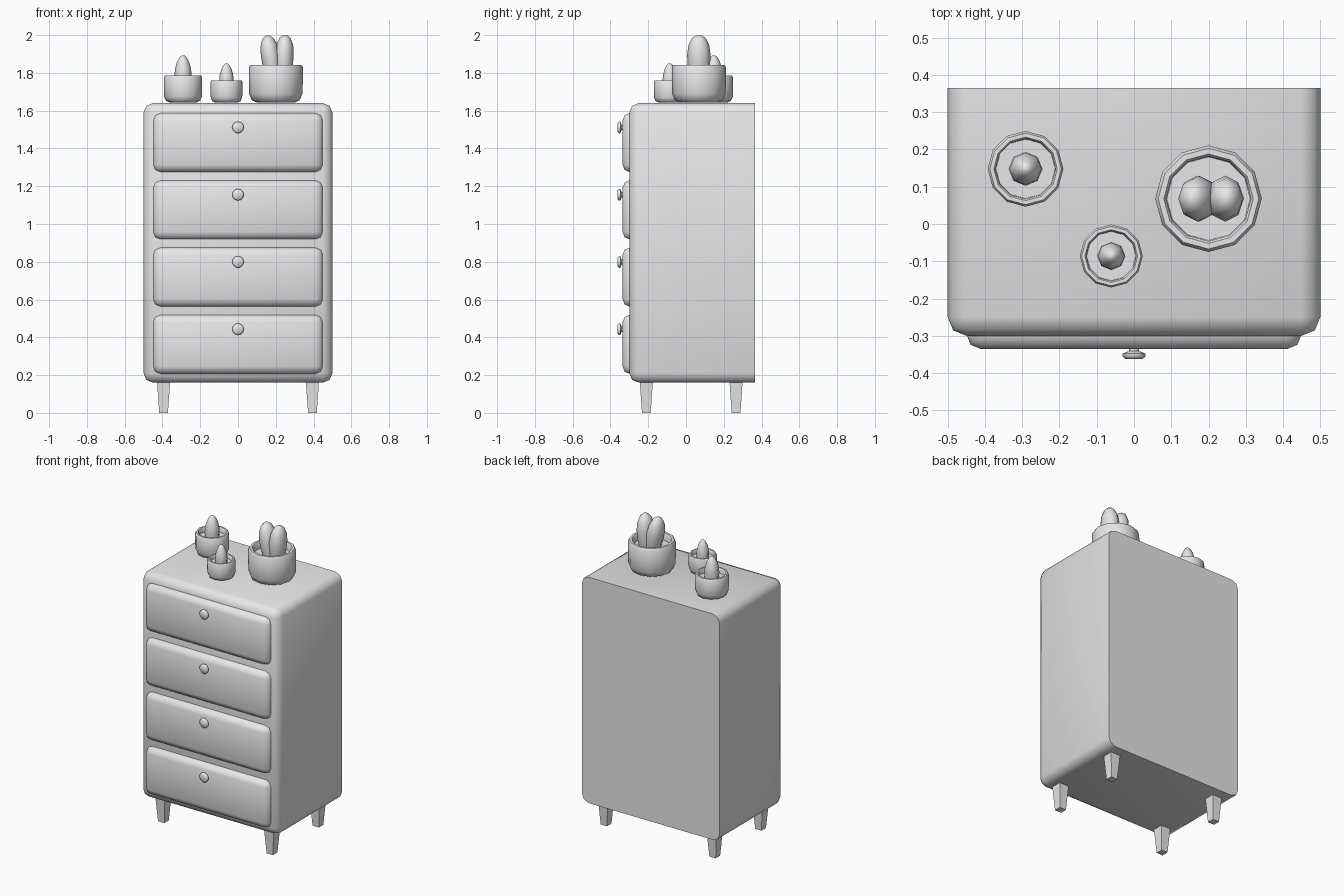
import bpy
import bmesh
from math import cos, sin, tau, radians
from mathutils import Matrix, Vector

cube = bpy.data.objects.get("Cube")
if cube:
    bpy.data.objects.remove(cube)

GREY = (0.8, 0.8, 0.8, 1.0)
mat = bpy.data.materials.new("plain grey")
mat.use_nodes = True
mat.diffuse_color = GREY
mat.node_tree.nodes["Principled BSDF"].inputs["Base Color"].default_value = GREY


def finish(name, bm, angle=50):
    """Turn a bmesh into a shaded object; angle 0 keeps it flat."""
    bmesh.ops.recalc_face_normals(bm, faces=bm.faces)
    mesh = bpy.data.meshes.new(name)
    bm.to_mesh(mesh)
    bm.free()
    mesh.materials.append(mat)
    obj = bpy.data.objects.new(name, mesh)
    bpy.context.collection.objects.link(obj)
    if angle:
        bpy.ops.object.select_all(action='DESELECT')
        obj.select_set(True)
        bpy.context.view_layer.objects.active = obj
        bpy.ops.object.shade_smooth_by_angle(angle=radians(angle))
    return obj


def soft_box(name, low, high, width):
    """Box with every edge rounded except those around its back face."""
    low, high = Vector(low), Vector(high)
    bm = bmesh.new()
    bmesh.ops.create_cube(bm, size=1)
    bmesh.ops.scale(bm, vec=high - low, verts=bm.verts)
    bmesh.ops.translate(bm, vec=(low + high) / 2, verts=bm.verts)
    back = high.y - 0.001
    edges = [e for e in bm.edges if min(v.co.y for v in e.verts) < back]
    bmesh.ops.bevel(bm, geom=edges, offset=width, segments=2, profile=0.5,
                    affect='EDGES', clamp_overlap=True)
    return finish(name, bm)


def lathe(name, profile, matrix, sides=12, angle=50):
    """Spin (radius, height) points about z; close both ends."""
    bm = bmesh.new()
    rings = [[bm.verts.new((r * cos(tau * i / sides), r * sin(tau * i / sides), h))
              for i in range(sides)] for r, h in profile]
    for a, b in zip(rings, rings[1:]):
        for i in range(sides):
            j = (i + 1) % sides
            bm.faces.new((a[i], a[j], b[j], b[i]))
    bm.faces.new(rings[0][::-1])
    bm.faces.new(rings[-1])
    bm.transform(matrix)
    return finish(name, bm, angle)


# Cabinet
soft_box("cabinet_body", (-0.5, -0.3, 0.16), (0.5, 0.365, 1.64), 0.05)

# Drawers with knobs
KNOB = [(0.014, -0.01), (0.014, 0.006), (0.031, 0.013), (0.031, 0.02), (0.024, 0.027)]
for n in range(4):
    z = 0.363 + n * 0.356
    soft_box(f"drawer_{n + 1}", (-0.45, -0.336, z - 0.157), (0.45, -0.26, z + 0.157), 0.04)
    place = Matrix.Translation((0, -0.335, z + 0.08)) @ Matrix.Rotation(radians(90), 4, 'X')
    lathe(f"drawer_knob_{n + 1}", KNOB, place)

# Tapered square legs
for side, x in (("right", -0.394), ("left", 0.394)):
    for end, y in (("front", -0.21), ("back", 0.265)):
        bm = bmesh.new()
        bmesh.ops.create_cube(bm, size=1)
        for v in bm.verts:
            half = 0.035 if v.co.z > 0 else 0.023
            v.co = (x + half * (1 if v.co.x > 0 else -1),
                    y + half * (1 if v.co.y > 0 else -1),
                    0.17 if v.co.z > 0 else 0)
        finish(f"{end}_{side}_leg", bm, 0)

# Plant pots, one shape at three scales
POT = [(0.1, 0), (0.127, 0.013), (0.141, 0.045), (0.143, 0.1), (0.143, 0.188),
       (0.135, 0.2), (0.12, 0.2), (0.114, 0.192), (0.112, 0.155)]
POTS = {"large": ((0.2, 0.068), 1.0), "medium": ((-0.291, 0.148), 0.71),
        "small": ((-0.061, -0.086), 0.59)}
SPROUT = [(0.055, 0.1), (0.064, 0.2), (0.06, 0.25), (0.046, 0.3), (0.028, 0.335),
          (0.01, 0.352)]
LOBE = [(0.05, 0.0), (0.061, 0.06), (0.063, 0.11), (0.056, 0.16), (0.038, 0.195),
        (0.014, 0.212)]

for size, ((x, y), s) in POTS.items():
    base = Matrix.Translation((x, y, 1.643))
    lathe(f"{size}_pot", POT, base @ Matrix.Scale(s, 4))
    if size != "large":
        lathe(f"{size}_cactus", SPROUT, base @ Matrix.Scale(s, 4), 8, 60)

# Twin-lobed cactus in the large pot
for side, x, lean in (("right", -0.012, -9), ("left", 0.039, 3)):
    place = (Matrix.Translation((0.2 + x, 0.068, 1.788))
             @ Matrix.Rotation(radians(lean), 4, 'Y')
             @ Matrix.Diagonal((0.8, 0.98, 1, 1)))
    lathe(f"large_cactus_{side}_lobe", LOBE, place, 8, 60)
